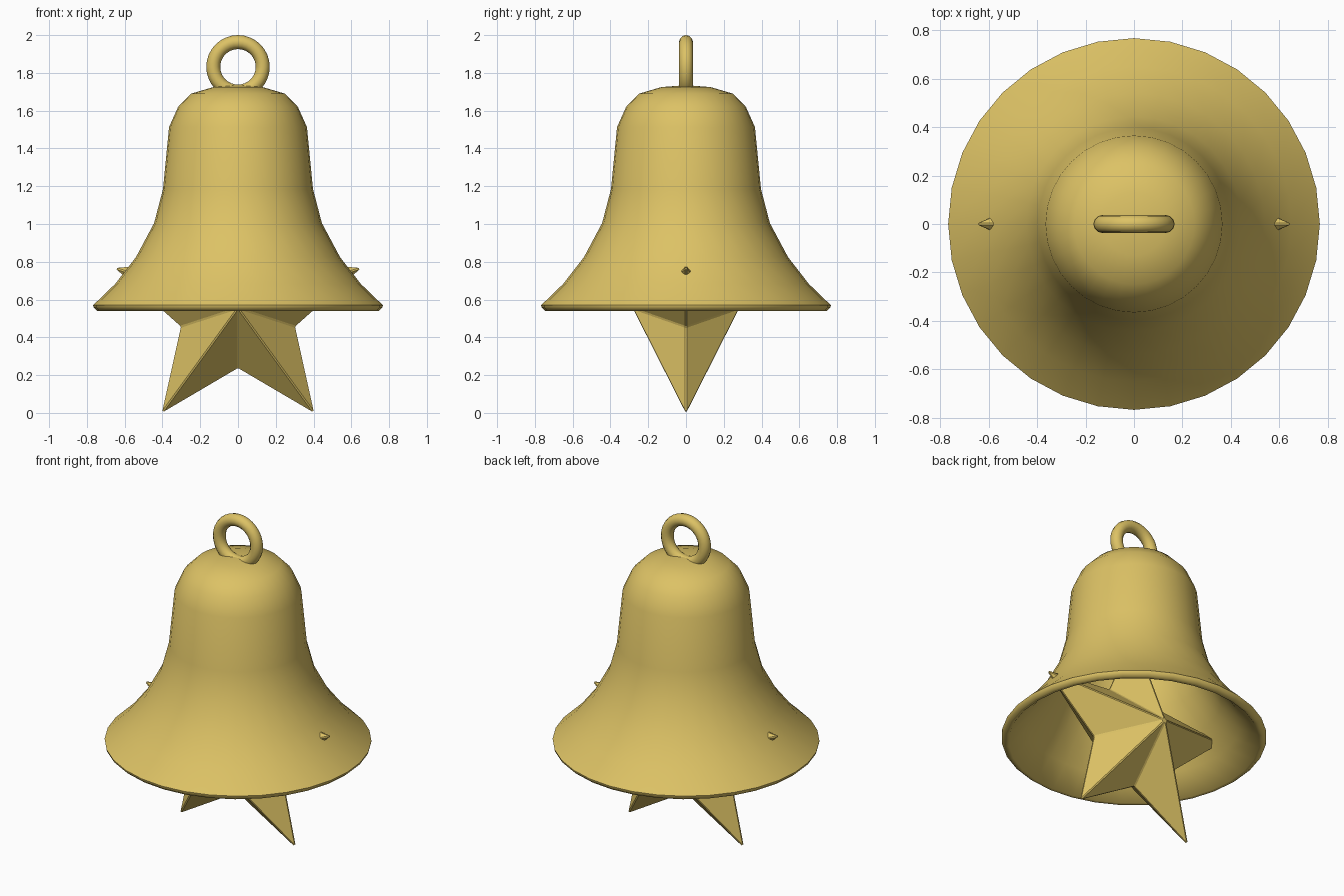
import bpy, bmesh
from math import sin, cos, pi, radians
from mathutils import Vector

cube = bpy.data.objects.get("Cube")
if cube:
    bpy.data.objects.remove(cube, do_unlink=True)

# Single gold colour
gold = bpy.data.materials.new("gold")
gold.use_nodes = True
GOLD = (0.72, 0.54, 0.13, 1)
gold.diffuse_color = GOLD
gold.node_tree.nodes["Principled BSDF"].inputs["Base Color"].default_value = GOLD


def make_object(name, bm):
    bmesh.ops.recalc_face_normals(bm, faces=bm.faces)
    mesh = bpy.data.meshes.new(name)
    bm.to_mesh(mesh)
    bm.free()
    mesh.materials.append(gold)
    obj = bpy.data.objects.new(name, mesh)
    bpy.context.collection.objects.link(obj)
    return obj


def smooth(obj, degrees):
    bpy.ops.object.select_all(action="DESELECT")
    obj.select_set(True)
    bpy.context.view_layer.objects.active = obj
    bpy.ops.object.shade_smooth_by_angle(angle=radians(degrees))


# Bell shell: outer wall from crown to rim, then inner wall back up
outer = [(0, 1.735), (0.13, 1.725), (0.249, 1.69), (0.317, 1.62), (0.365, 1.513),
         (0.397, 1.185), (0.444, 1.005), (0.54, 0.825), (0.65, 0.683), (0.767, 0.57)]
rim = [(0.765, 0.558), (0.745, 0.54), (0.725, 0.54)]
inner = [(max(r - 0.035, 0), z - 0.025) for r, z in reversed(outer[2:-1])]
profile = outer + rim + inner + [(0, 1.69)]

bm = bmesh.new()
verts = [bm.verts.new((r, 0, z)) for r, z in profile]
edges = [bm.edges.new(pair) for pair in zip(verts, verts[1:])]
bmesh.ops.spin(bm, geom=verts + edges, cent=(0, 0, 0), axis=(0, 0, 1),
               angle=2 * pi, steps=32, use_merge=True)
bmesh.ops.remove_doubles(bm, verts=bm.verts, dist=0.0005)
smooth(make_object("bell_shell", bm), 50)

# Hanging ring, standing across the crown
RING_MAJOR, RING_MINOR = 0.131, 0.037
bm = bmesh.new()
circle = bmesh.ops.create_circle(bm, segments=12, radius=RING_MINOR)["verts"]
for v in circle:
    v.co = Vector((v.co.x + RING_MAJOR, v.co.y, 0))
section = list({e for v in circle for e in v.link_edges})
bmesh.ops.spin(bm, geom=circle + section, cent=(0, 0, 0), axis=(0, 1, 0),
               angle=2 * pi, steps=32, use_merge=True)
bmesh.ops.remove_doubles(bm, verts=bm.verts, dist=0.0005)
for v in bm.verts:
    v.co.z += 1.832
smooth(make_object("hanging_ring", bm), 60)

# Faceted star clapper: five points with a raised peak front and back
STAR_Z, POINT_R, NOTCH_R, DEPTH = 0.555, 0.695, 0.322, 0.285
bm = bmesh.new()
outline = []
for i in range(10):
    a = pi / 2 + i * pi / 5
    r = NOTCH_R if i % 2 else POINT_R
    outline.append(bm.verts.new((r * cos(a), 0, STAR_Z + r * sin(a))))
for y in (-DEPTH, DEPTH):
    peak = bm.verts.new((0, y, STAR_Z))
    for i in range(10):
        bm.faces.new((peak, outline[i], outline[(i + 1) % 10]))
star = make_object("star_clapper", bm)
bevel = star.modifiers.new("soft_edges", "BEVEL")
bevel.width = 0.006
bevel.segments = 1
bevel.limit_method = "ANGLE"
bevel.angle_limit = radians(20)
